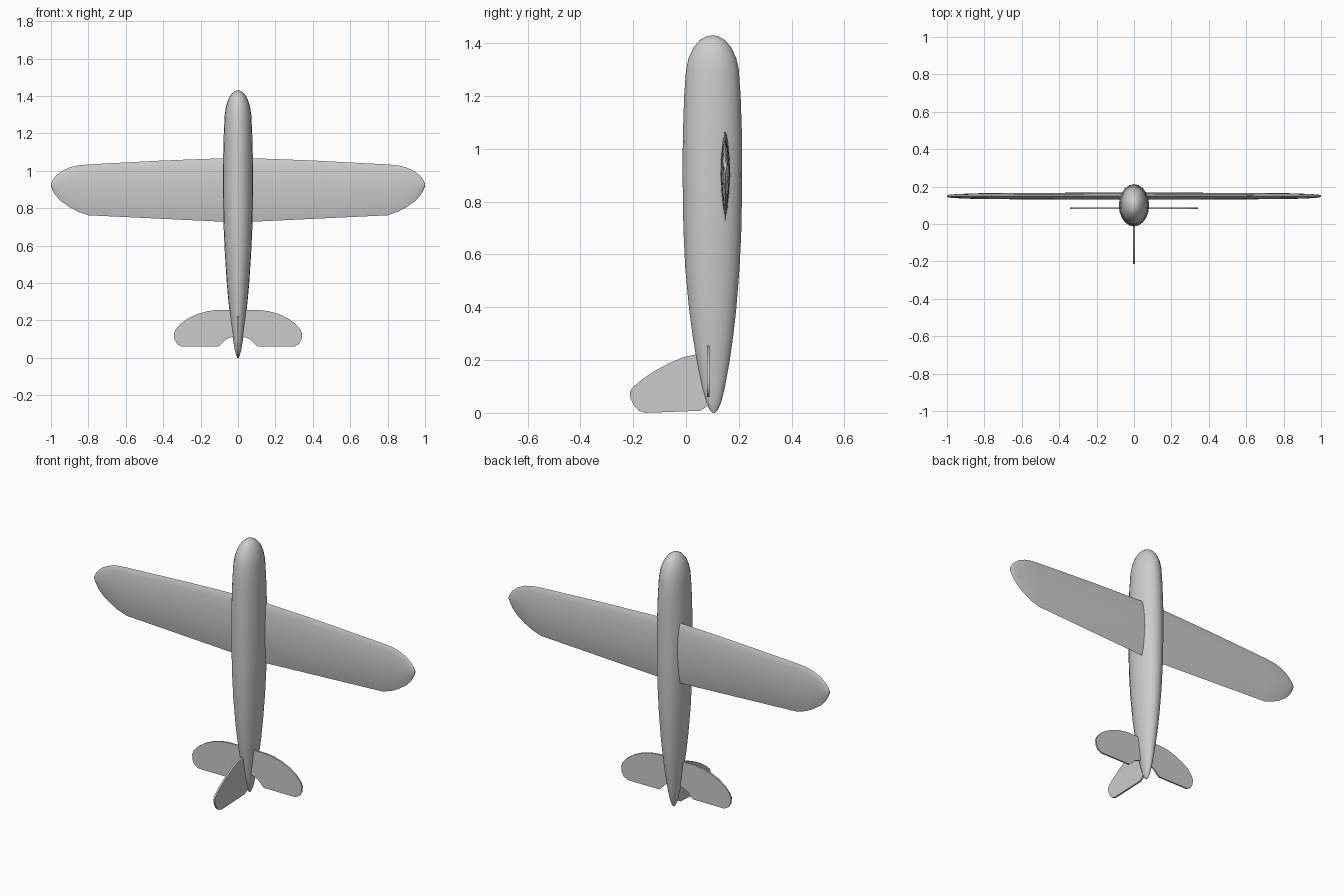
import bpy, bmesh
from math import sin, cos, pi


def finish(bm, name, angle=50):
    bmesh.ops.remove_doubles(bm, verts=bm.verts, dist=0.0003)
    bmesh.ops.recalc_face_normals(bm, faces=bm.faces)
    mesh = bpy.data.meshes.new(name)
    bm.to_mesh(mesh)
    bm.free()
    ob = bpy.data.objects.new(name, mesh)
    bpy.context.collection.objects.link(ob)
    bpy.ops.object.select_all(action='DESELECT')
    ob.select_set(True)
    bpy.context.view_layer.objects.active = ob
    bpy.ops.object.shade_smooth_by_angle(angle=angle * pi / 180)
    return ob


def loft(name, rings, angle=50):
    """Skin a list of closed rings and cap both ends."""
    bm = bmesh.new()
    loops = [[bm.verts.new(p) for p in ring] for ring in rings]
    n = len(loops[0])
    for a, b in zip(loops, loops[1:]):
        for i in range(n):
            j = (i + 1) % n
            bm.faces.new((a[i], a[j], b[j], b[i]))
    bm.faces.new(loops[0])
    bm.faces.new(loops[-1])
    return finish(bm, name, angle)


def plate(name, lower, upper):
    """Thin flat surface between two matching outlines."""
    return loft(name, [lower, upper], 40)


# Fuselage: z, centre y, half width x, half depth y
stations = [
    (0.0, 0.105, 0.003, 0.004), (0.012, 0.105, 0.009, 0.016),
    (0.04, 0.105, 0.017, 0.028), (0.1, 0.104, 0.027, 0.044),
    (0.2, 0.103, 0.040, 0.063), (0.3, 0.102, 0.051, 0.078),
    (0.4, 0.101, 0.060, 0.090), (0.55, 0.100, 0.070, 0.103),
    (0.7, 0.100, 0.077, 0.110), (0.9, 0.100, 0.081, 0.113),
    (1.05, 0.100, 0.080, 0.112), (1.2, 0.100, 0.076, 0.107),
    (1.3, 0.100, 0.071, 0.100), (1.345, 0.100, 0.064, 0.090),
    (1.385, 0.100, 0.051, 0.071), (1.412, 0.100, 0.034, 0.048),
    (1.426, 0.100, 0.017, 0.024), (1.43, 0.100, 0.003, 0.004)]
N = 20
loft("fuselage", [[(rx * cos(2 * pi * i / N), cy + ry * sin(2 * pi * i / N), z)
                   for i in range(N)] for z, cy, rx, ry in stations])

# Wing: x, trailing z, leading z, half thickness
half = [
    (0.0, 0.724, 1.070, 0.019), (0.4, 0.743, 1.055, 0.018),
    (0.8, 0.762, 1.034, 0.016), (0.855, 0.781, 1.029, 0.015),
    (0.90, 0.805, 1.018, 0.013), (0.945, 0.836, 0.997, 0.011),
    (0.975, 0.868, 0.972, 0.009), (0.992, 0.897, 0.949, 0.007),
    (1.0, 0.918, 0.930, 0.004)]
span = [(-x, a, b, t) for x, a, b, t in half[:0:-1]] + half
section = [(0, 0), (0.12, 0.42), (0.3, 0.78), (0.5, 1), (0.7, 0.92), (0.88, 0.6), (0.97, 0.28), (1, 0)]
section += [(f, -h) for f, h in section[-2:0:-1]]
loft("wing", [[(x, 0.149 + h * t, a + f * (b - a)) for f, h in section]
              for x, a, b, t in span])

# Tailplane with a notch around the tail cone
side = [(0.02, 0.255), (0.12, 0.255), (0.165, 0.249), (0.215, 0.235), (0.265, 0.212),
        (0.305, 0.184), (0.332, 0.153), (0.342, 0.130), (0.340, 0.100), (0.327, 0.075),
        (0.302, 0.060), (0.105, 0.060), (0.088, 0.076), (0.070, 0.095), (0.045, 0.108), (0.02, 0.113)]
outline = side + [(-x, z) for x, z in reversed(side)]
plate("tailplane", [(x, 0.080, z) for x, z in outline], [(x, 0.089, z) for x, z in outline])

# Fin
outline = [(0.10, 0.225), (0.04, 0.222), (-0.01, 0.211), (-0.06, 0.190), (-0.12, 0.158),
           (-0.17, 0.124), (-0.20, 0.098), (-0.213, 0.080), (-0.210, 0.055), (-0.197, 0.027),
           (-0.180, 0.009), (-0.155, 0.0), (-0.05, 0.004), (0.055, 0.008), (0.075, 0.022), (0.10, 0.04)]
plate("fin", [(-0.005, y, z) for y, z in outline], [(0.005, y, z) for y, z in outline])
